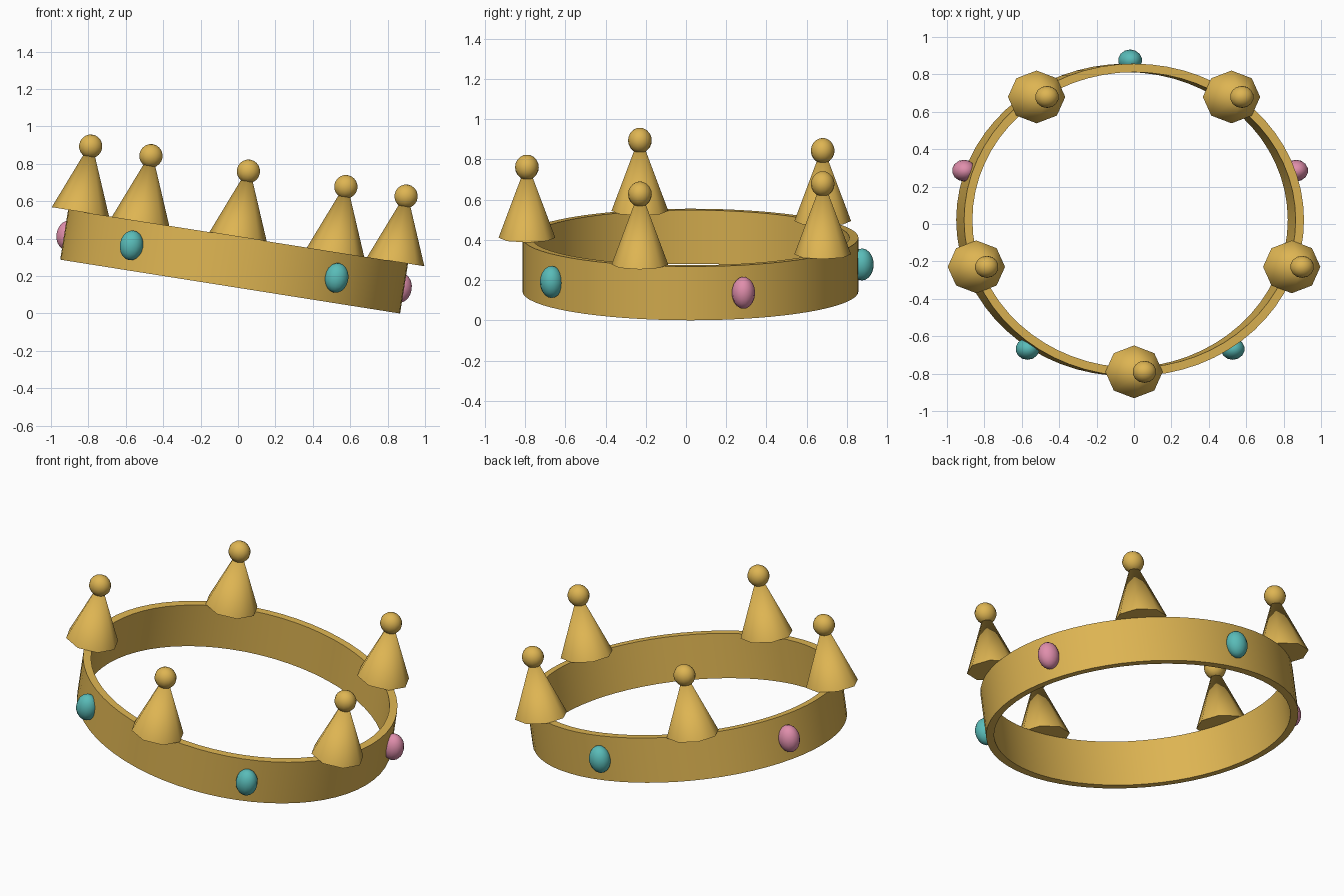
import bpy, bmesh, math
from mathutils import Matrix, Vector

if "Cube" in bpy.data.objects:
    bpy.data.objects.remove(bpy.data.objects["Cube"])

RX, RY = 0.92, 0.835      # outer half-widths of the oval band
WALL, HEIGHT = 0.045, 0.27
TILT = math.radians(9)

# Crown space -> world: tilt sideways, lowest edge touching the ground
PLACE = Matrix.Translation((-0.042, 0.022, RX * math.sin(TILT))) @ Matrix.Rotation(TILT, 4, 'Y')


def material(name, rgb):
    m = bpy.data.materials.new(name)
    m.diffuse_color = (*rgb, 1)
    m.use_nodes = True
    m.node_tree.nodes["Principled BSDF"].inputs["Base Color"].default_value = m.diffuse_color
    return m


gold = material("gold", (0.73, 0.46, 0.085))
teal = material("teal", (0.10, 0.50, 0.48))
pink = material("pink", (0.74, 0.27, 0.41))


def finish(bm, name, mat, location=(0, 0, 0), angle=60):
    bmesh.ops.recalc_face_normals(bm, faces=bm.faces[:])
    mesh = bpy.data.meshes.new(name)
    bm.to_mesh(mesh)
    bm.free()
    mesh.materials.append(mat)
    ob = bpy.data.objects.new(name, mesh)
    bpy.context.collection.objects.link(ob)
    ob.matrix_world = PLACE @ Matrix.Translation(location)
    bpy.ops.object.select_all(action='DESELECT')
    ob.select_set(True)
    bpy.context.view_layer.objects.active = ob
    bpy.ops.object.shade_smooth_by_angle(angle=math.radians(angle))


def ball(name, mat, location, radii):
    bm = bmesh.new()
    bmesh.ops.create_uvsphere(bm, u_segments=14, v_segments=10, radius=1)
    bmesh.ops.scale(bm, vec=radii, verts=bm.verts)
    finish(bm, name, mat, location)


def on_oval(degrees, rx, ry, z):
    a = math.radians(degrees)
    return Vector((rx * math.cos(a), ry * math.sin(a), z))


# Band: rectangular wall section swept around the oval
bm = bmesh.new()
N = 64
section = [(0, 0), (0, HEIGHT), (WALL, HEIGHT), (WALL, 0)]
rings = [[bm.verts.new(on_oval(i * 360 / N, RX - d, RY - d, z)) for d, z in section]
         for i in range(N)]
for i in range(N):
    a, b = rings[i], rings[(i + 1) % N]
    for k in range(4):
        j = (k + 1) % 4
        bm.faces.new((a[k], b[k], b[j], a[j]))
finish(bm, "band", gold, angle=40)

for i in range(5):
    # Eight-sided point standing on the rim, with a ball on its tip
    base = on_oval(-90 + 72 * i, RX - WALL / 2, RY - WALL / 2, HEIGHT)
    bm = bmesh.new()
    bmesh.ops.create_cone(bm, cap_ends=True, segments=8, radius1=0.141, radius2=0,
                          depth=0.38, matrix=Matrix.Translation((0, 0, 0.19)))
    bmesh.ops.scale(bm, vec=(1.1, 1, 1), verts=bm.verts)
    finish(bm, f"point_{i + 1}", gold, base)
    ball(f"tip_ball_{i + 1}", gold, base + Vector((0, 0, 0.354)), (0.064, 0.059, 0.063))

    # Oval jewel set into the band between the points
    angle = -54 + 72 * i
    spot = on_oval(angle, RX + 0.025, RY + 0.018, HEIGHT / 2)
    ball(f"jewel_{i + 1}", pink if angle in (18, 162) else teal, spot, (0.064, 0.058, 0.08))
